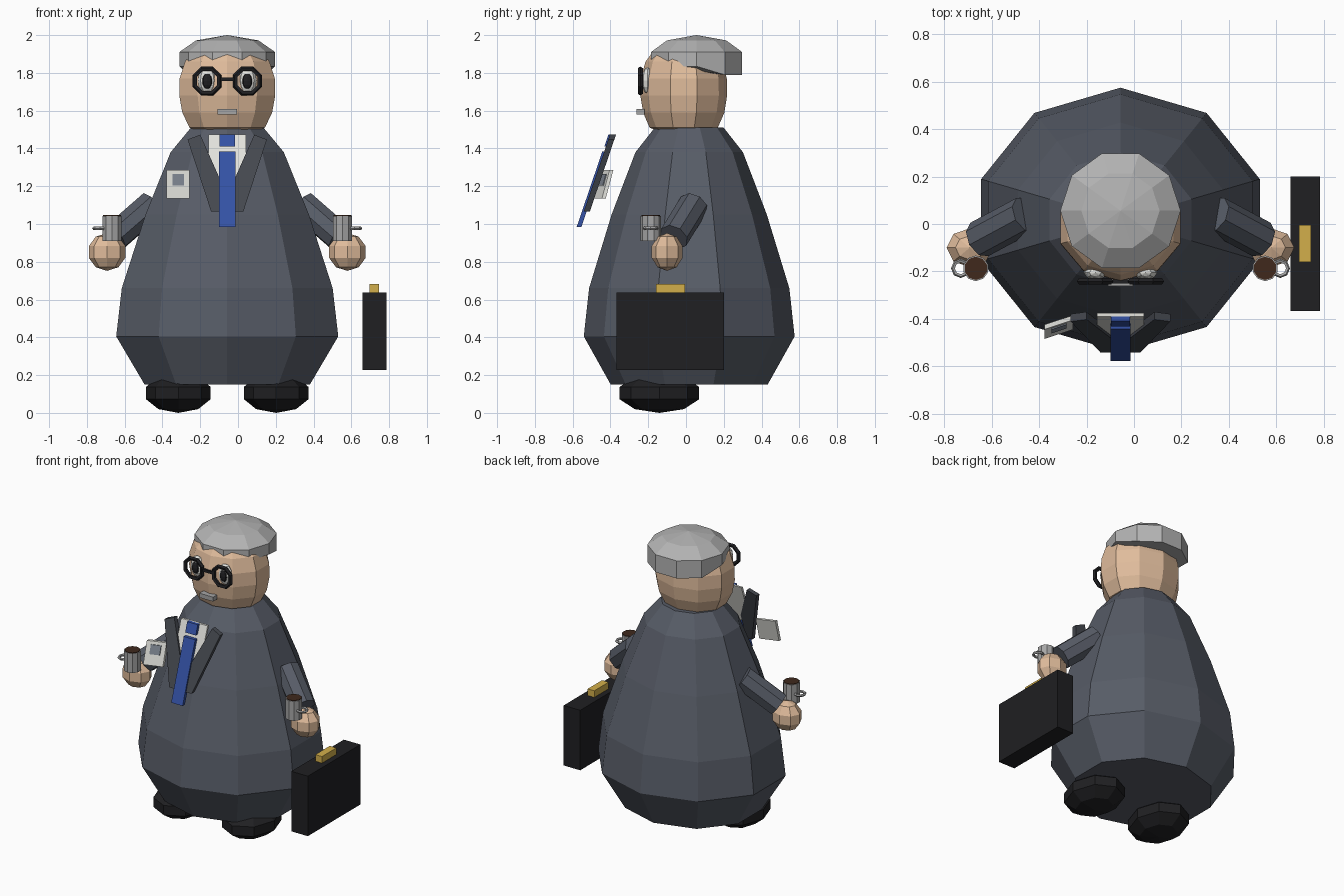
import bpy, bmesh
from math import cos, sin, pi, radians
from mathutils import Vector

if "Cube" in bpy.data.objects:
    bpy.data.objects.remove(bpy.data.objects["Cube"])

CX = -0.057  # figure's own mirror line


def mat(name, r, g, b):
    m = bpy.data.materials.new(name)
    m.diffuse_color = (r, g, b, 1)
    m.use_nodes = True
    m.node_tree.nodes["Principled BSDF"].inputs["Base Color"].default_value = m.diffuse_color
    return m


SUIT = mat("suit", 0.095, 0.107, 0.135)
LAPEL = mat("lapel", 0.06, 0.066, 0.08)
SKIN = mat("skin", 0.74, 0.50, 0.33)
BLACK = mat("black", 0.014, 0.014, 0.016)
HAIR = mat("hair_grey", 0.45, 0.45, 0.45)
WHITE = mat("white", 0.78, 0.78, 0.74)
BLUE = mat("blue", 0.035, 0.085, 0.38)
GOLD = mat("gold", 0.65, 0.43, 0.07)
COFFEE = mat("coffee", 0.05, 0.022, 0.012)
CHINA = mat("china", 0.38, 0.38, 0.38)
SLATE = mat("slate", 0.22, 0.25, 0.3)


def finish(name, bm, material):
    bmesh.ops.recalc_face_normals(bm, faces=bm.faces)
    me = bpy.data.meshes.new(name)
    bm.to_mesh(me)
    bm.free()
    me.materials.append(material)
    ob = bpy.data.objects.new(name, me)
    bpy.context.collection.objects.link(ob)
    return ob


def loft(name, profile, centre, aspect, start, material, n=10):
    """Stack of n-sided rings from (radius, z) pairs, capped at both ends."""
    bm = bmesh.new()
    rings = []
    for r, z in profile:
        rings.append([bm.verts.new((centre[0] + r * cos(start + 2 * pi * i / n),
                                    centre[1] + r * aspect * sin(start + 2 * pi * i / n), z))
                      for i in range(n)])
    for a, b in zip(rings, rings[1:]):
        for i in range(n):
            bm.faces.new((a[i], a[(i + 1) % n], b[(i + 1) % n], b[i]))
    bm.faces.new(rings[0])
    bm.faces.new(rings[-1])
    return finish(name, bm, material)


def ball(name, centre, radii, material, seg=8, rings=4):
    bm = bmesh.new()
    bmesh.ops.create_uvsphere(bm, u_segments=seg, v_segments=rings, radius=1)
    for v in bm.verts:
        v.co = Vector([c + r * p for c, r, p in zip(centre, radii, v.co)])
    return finish(name, bm, material)


def box(name, lo, hi, material):
    bm = bmesh.new()
    bmesh.ops.create_cube(bm, size=1)
    for v in bm.verts:
        v.co = Vector([a + (p + 0.5) * (b - a) for a, b, p in zip(lo, hi, v.co)])
    return finish(name, bm, material)


def rod(name, a, b, r, material, n=8):
    a, b = Vector(a), Vector(b)
    bm = bmesh.new()
    bmesh.ops.create_cone(bm, cap_ends=True, segments=n, radius1=r, radius2=r, depth=(b - a).length)
    q = (b - a).to_track_quat('Z', 'Y')
    for v in bm.verts:
        v.co = q @ v.co + (a + b) / 2
    return finish(name, bm, material)


def ring(name, centre, major, minor, material, upright=False, turn=0):
    bpy.ops.mesh.primitive_torus_add(
        major_segments=8, minor_segments=5, major_radius=major, minor_radius=minor,
        location=centre, rotation=(radians(90) if upright else 0, turn, 0))
    ob = bpy.context.object
    ob.name = name
    ob.data.materials.append(material)
    return ob


def panel(name, outline, front, thick, material, plane):
    """Slab with an (x, z) outline lying on a tilted plane y = plane(x, z)."""
    bm = bmesh.new()
    a = [bm.verts.new((x, plane(x, z) - front, z)) for x, z in outline]
    b = [bm.verts.new((x, plane(x, z) - front + thick, z)) for x, z in outline]
    n = len(a)
    for i in range(n):
        bm.faces.new((a[i], a[(i + 1) % n], b[(i + 1) % n], b[i]))
    bm.faces.new(a)
    bm.faces.new(b)
    return finish(name, bm, material)


def rect(x0, x1, z0, z1):
    return [(x0, z0), (x1, z0), (x1, z1), (x0, z1)]


# Bell-shaped suit body
loft("body", [(0.46, 0.15), (0.618, 0.405), (0.587, 0.66), (0.455, 1.05),
              (0.315, 1.38), (0.202, 1.51)], (CX, 0.017), 0.903, pi / 2, SUIT)

# Head and hair, the hair hanging lower at the back
loft("head", [(0.15, 1.49), (0.21, 1.51), (0.25, 1.59), (0.267, 1.68), (0.265, 1.77),
              (0.235, 1.86), (0.20, 1.90)], (CX, -0.012), 0.86, pi / 2, SKIN)
hair = loft("hair", [(0.254, 1.835), (0.254, 1.91), (0.165, 1.972), (0.002, 2.0)],
            (CX, 0.056), 1, 0, HAIR)
for v in hair.data.vertices:
    if v.co.z < 1.84 and v.co.y > 0.18:
        v.co.z = 1.79

# Mouth and glasses bridge
box("mouth", (CX - 0.052, -0.262, 1.58), (CX + 0.052, -0.22, 1.61), CHINA)
box("glasses_bridge", (CX - 0.04, -0.25, 1.757), (CX + 0.04, -0.235, 1.775), BLACK)

# Tilted shirt front
chest = lambda x, z: -0.39 - 0.34 * (1.475 - z)
panel("shirt", rect(CX - 0.10, CX + 0.10, 1.2, 1.475), 0, 0.015, WHITE, chest)
panel("tie_knot", rect(CX - 0.04, CX + 0.04, 1.41, 1.475), 0.02, 0.03, BLUE, chest)
panel("tie", rect(CX - 0.043, CX + 0.043, 0.985, 1.385), 0.022, 0.025, BLUE, chest)

# Chest badge
badge = lambda x, z: -0.44 + 0.33 * (x + 0.318) + 0.27 * (z - 1.21)
panel("badge", rect(-0.378, -0.257, 1.135, 1.285), 0.005, 0.02, WHITE, badge)
panel("badge_inset", rect(-0.348, -0.285, 1.205, 1.265), 0.01, 0.01, SLATE, badge)

# Paired parts
for s, side in ((-1, "left"), (1, "right")):
    X = lambda d: CX + s * d
    panel("lapel_" + side, [(X(0.21), 1.447), (X(0.143), 1.473), (X(0.042), 1.245),
                            (X(0.042), 1.065), (X(0.085), 1.065)], 0.012, 0.032, LAPEL, chest)
    ball("eye_" + side, (X(0.106), -0.205, 1.76), (0.05, 0.03, 0.07), WHITE, 8, 6)
    ball("pupil_" + side, (X(0.106), -0.222, 1.757), (0.03, 0.02, 0.043), BLACK, 8, 6)
    ring("glasses_rim_" + side, (X(0.107), -0.242, 1.757), 0.069, 0.014, BLACK, True, pi / 8)
    rod("sleeve_" + side, (X(0.40), 0.04, 1.10), (X(0.595), -0.065, 0.93), 0.08, SUIT)
    ball("hand_" + side, (X(0.636), -0.10, 0.852), (0.102, 0.086, 0.1), SKIN, 8, 5)
    cup = (X(0.61), -0.187)
    rod("cup_" + side, (*cup, 0.91), (*cup, 1.043), 0.054, CHINA, 10)
    rod("coffee_" + side, (*cup, 1.03), (*cup, 1.047), 0.049, COFFEE, 10)
    ring("cup_handle_" + side, (X(0.674), -0.187, 0.977), 0.032, 0.009, CHINA)
    ball("shoe_" + side, (X(0.259), -0.141, 0.105), (0.18, 0.222, 0.105), BLACK, 8, 5)

# Briefcase floating beside the hand
box("briefcase", (0.66, -0.367, 0.228), (0.785, 0.20, 0.638), BLACK)
box("briefcase_handle", (0.697, -0.16, 0.63), (0.747, -0.005, 0.683), GOLD)
